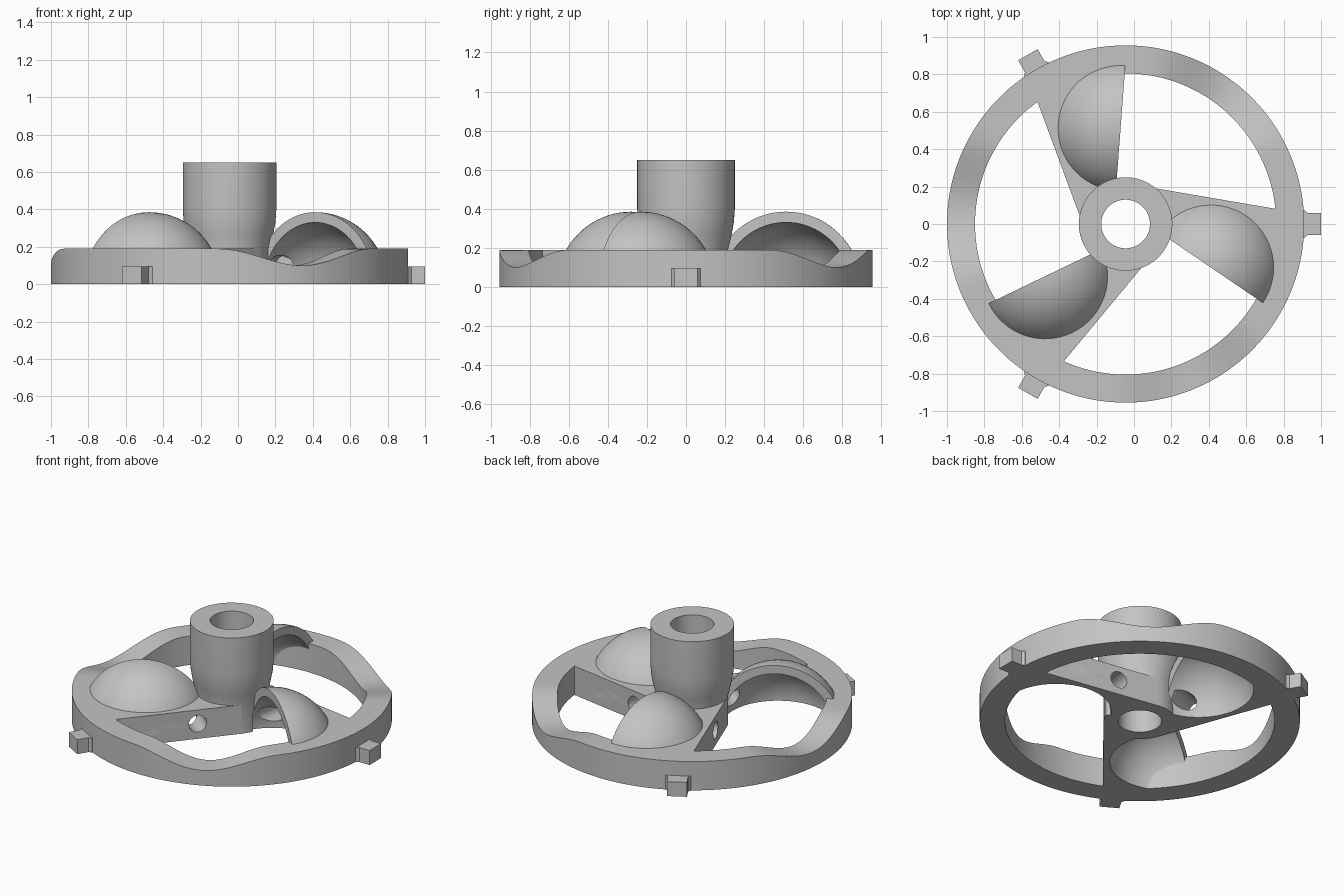
import bpy, bmesh
from math import pi, cos, sin, radians
from mathutils import Vector, Matrix

cube = bpy.data.objects.get("Cube")
if cube:
    bpy.data.objects.remove(cube)

CENTRE = Vector((-0.045, 0, 0))
TOP = 0.19

grey = bpy.data.materials.new("plain grey")
grey.use_nodes = True
grey.diffuse_color = (0.55, 0.55, 0.55, 1)
grey.node_tree.nodes["Principled BSDF"].inputs["Base Color"].default_value = (0.55, 0.55, 0.55, 1)


def direction(degrees):
    return Vector((cos(radians(degrees)), sin(radians(degrees)), 0))


def finish(bm, name):
    bmesh.ops.recalc_face_normals(bm, faces=bm.faces)
    mesh = bpy.data.meshes.new(name)
    bm.to_mesh(mesh)
    bm.free()
    mesh.materials.append(grey)
    obj = bpy.data.objects.new(name, mesh)
    bpy.context.collection.objects.link(obj)
    return obj


def clip(bm, point, normal):
    """Remove what lies on the normal side and close the cut."""
    geom = bm.verts[:] + bm.edges[:] + bm.faces[:]
    bmesh.ops.bisect_plane(bm, geom=geom, plane_co=point, plane_no=normal, clear_outer=True)
    bmesh.ops.edgeloop_fill(bm, edges=[e for e in bm.edges if e.is_boundary])


def lathe(name, profile, steps=120):
    """Revolve a closed profile given as a function of the angle."""
    bm = bmesh.new()
    rows = []
    for i in range(steps):
        a = 2 * pi * i / steps
        rows.append([bm.verts.new((r * cos(a), r * sin(a), z)) for r, z in profile(a)])
    n = len(rows[0])
    for i in range(steps):
        a, b = rows[i], rows[(i + 1) % steps]
        for j in range(n):
            k = (j + 1) % n
            bm.faces.new((a[j], b[j], b[k], a[k]))
    return finish(bm, name)


def cylinder(name, start, end, radius, scale=(1, 1, 1)):
    bm = bmesh.new()
    axis = end - start
    bmesh.ops.create_cone(bm, cap_ends=True, segments=48, radius1=radius, radius2=radius, depth=axis.length)
    turn = axis.to_track_quat("Z", "Y").to_matrix().to_4x4()
    bm.transform(Matrix.Translation((start + end) / 2) @ Matrix.Diagonal((*scale, 1)) @ turn)
    return finish(bm, name)


def half_ball(name, radius, overlap):
    bm = bmesh.new()
    bmesh.ops.create_uvsphere(bm, u_segments=64, v_segments=40, radius=radius)
    bm.transform(Matrix.Translation(BALL))
    clip(bm, BALL - overlap * MOUTH, -MOUTH)
    return bm


def boolean(target, cutter, operation):
    mod = target.modifiers.new("cut", "BOOLEAN")
    mod.operation, mod.object, mod.solver = operation, cutter, "EXACT"
    bpy.context.view_layer.objects.active = target
    bpy.ops.object.modifier_apply(modifier=mod.name)
    bpy.data.objects.remove(cutter)


def place(obj, degrees=0):
    obj.location = CENTRE
    obj.rotation_euler.z = radians(degrees)
    bpy.ops.object.select_all(action="DESELECT")
    obj.select_set(True)
    bpy.context.view_layer.objects.active = obj
    bpy.ops.object.shade_smooth_by_angle(angle=radians(30))


def three_copies(obj):
    for i in (1, 2):
        twin = bpy.data.objects.new(f"{obj.name}_{i + 1}", obj.data)
        bpy.context.collection.objects.link(twin)
        place(twin, 120 * i)
    place(obj)


# Spoke frame: straight back wall, and the plane of the cup mouth
ALONG, WALL = direction(-9.7), direction(80.3)
MOUTH = direction(55.7)
BALL = direction(-34.3) * 0.509 + MOUTH * 0.065
WALL_POINT = WALL * 0.215


# Outer ring with three smooth dips in its top edge
def ring_profile(a):
    off = (a - radians(54) + pi / 3) % (2 * pi / 3) - pi / 3
    width = radians(28)
    dip = 0.045 * (1 + cos(pi * off / width)) if abs(off) < width else 0
    return [(0.955, 0), (0.955, TOP - dip), (0.805, TOP - dip), (0.805, 0)]


place(lathe("outer_ring", ring_profile, 180))

# Hub: tapered sleeve with bore, set screw hole and cup hollows
hub = lathe("hub", lambda a: [(0.13, 0), (0.215, 0), (0.215, TOP), (0.232, 0.26),
                              (0.245, 0.33), (0.25, 0.4), (0.25, 0.65), (0.13, 0.65)], 96)
lift = Vector((0, 0, 0.5))
boolean(hub, cylinder("screw_cutter", lift, lift + direction(60) * 0.4, 0.06), "DIFFERENCE")
for i in range(3):
    bm = half_ball("hollow", 0.33, 0.01)
    bm.transform(Matrix.Rotation(radians(120 * i), 4, "Z"))
    boolean(hub, finish(bm, "hollow_cutter"), "DIFFERENCE")
place(hub)

# Spoke slab between wall and mouth
bm = bmesh.new()
bmesh.ops.create_cone(bm, cap_ends=True, segments=128, radius1=0.82, radius2=0.82, depth=TOP)
bm.transform(Matrix.Translation((0, 0, TOP / 2)))
clip(bm, BALL, -MOUTH)
clip(bm, WALL_POINT, WALL)
clip(bm, Vector(), -ALONG)
spoke = finish(bm, "spoke_with_cup")

# Half-ball cup joined to the slab, then hollowed
bm = half_ball("cup", 0.385, 0)
clip(bm, WALL_POINT, WALL)
clip(bm, Vector((0, 0, 0.001)), Vector((0, 0, -1)))
boolean(spoke, finish(bm, "cup"), "UNION")
boolean(spoke, finish(half_ball("hollow", 0.33, 0.01), "hollow_cutter"), "DIFFERENCE")
boolean(spoke, cylinder("bore_cutter", Vector((0, 0, -1)), Vector((0, 0, 1)), 0.16), "DIFFERENCE")

# Round hole and low arch through the spoke wall
hole = ALONG * 0.27 + Vector((0, 0, 0.1))
boolean(spoke, cylinder("hole_cutter", hole, hole + WALL * 0.4, 0.055), "DIFFERENCE")
arch = ALONG * 0.61
boolean(spoke, cylinder("arch_cutter", arch + WALL * 0.08, arch + WALL * 0.4, 0.17, (1, 1, 0.76)), "DIFFERENCE")
three_copies(spoke)

# Rim tabs with flared roots
bm = bmesh.new()
side = [(0.92, 0.075), (0.955, 0.075), (0.972, 0.06), (1.045, 0.06)]
outline = side + [(x, -y) for x, y in reversed(side)]
face = bm.faces.new([bm.verts.new((x, y, 0)) for x, y in outline])
grown = bmesh.ops.extrude_face_region(bm, geom=[face])["geom"]
bmesh.ops.translate(bm, vec=(0, 0, 0.095), verts=[v for v in grown if isinstance(v, bmesh.types.BMVert)])
three_copies(finish(bm, "rim_tab"))
